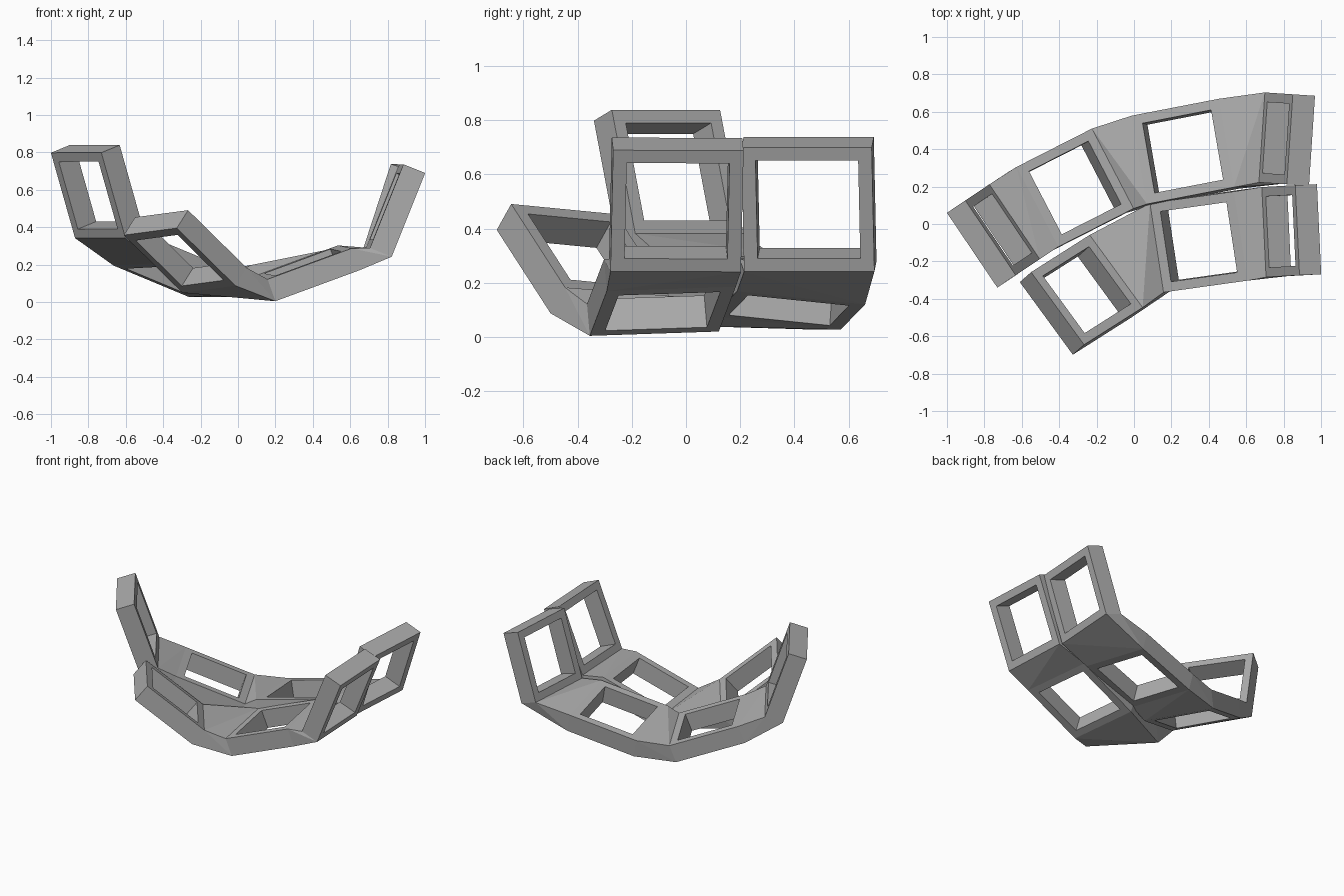
import bpy
import bmesh
from mathutils import Vector

if "Cube" in bpy.data.objects:
    bpy.data.objects.remove(bpy.data.objects["Cube"])

SIDE = 0.482      # outer width of a socket frame
HOLE = 0.38       # opening width
THICK = 0.125     # plate thickness
CORNERS = [(-1, -1), (1, -1), (1, 1), (-1, 1)]

grey = bpy.data.materials.new("plain grey")
grey.use_nodes = True
COLOUR = (0.42, 0.42, 0.42, 1)
grey.diffuse_color = COLOUR
grey.node_tree.nodes["Principled BSDF"].inputs["Base Color"].default_value = COLOUR


def finish(name, bm):
    bmesh.ops.recalc_face_normals(bm, faces=bm.faces)
    mesh = bpy.data.meshes.new(name)
    bm.to_mesh(mesh)
    bm.free()
    mesh.materials.append(grey)
    obj = bpy.data.objects.new(name, mesh)
    bpy.context.collection.objects.link(obj)


class Frame:
    """Square plate with a square opening, set by its upper face."""

    def __init__(self, name, centre, along, across, centre_is_outer=False):
        self.u = Vector(along).normalized()
        v = Vector(across)
        self.v = (v - self.u * v.dot(self.u)).normalized()
        self.n = self.u.cross(self.v)
        self.c = Vector(centre) + self.n * (THICK if centre_is_outer else 0)
        self.build(name)

    def point(self, a, b, width, depth):
        return self.c + (self.u * a + self.v * b) * width / 2 - self.n * depth

    def build(self, name):
        bm = bmesh.new()
        # rings in order round the section: outer top, outer bottom, hole bottom, hole top
        section = [(SIDE, 0), (SIDE, THICK), (HOLE, THICK), (HOLE, 0)]
        rings = [[bm.verts.new(self.point(a, b, w, d)) for a, b in CORNERS]
                 for w, d in section]
        for k in range(4):
            r, s = rings[k], rings[(k + 1) % 4]
            for i in range(4):
                j = (i + 1) % 4
                bm.faces.new((r[i], r[j], s[j], s[i]))
        finish(name, bm)

    def edge(self, side):
        return [self.point(side, b, SIDE, d) for b in (-1, 1) for d in (0, THICK)]


def web(name, left, right):
    """Solid wedge filling the space between two neighbouring frames."""
    bm = bmesh.new()
    for p in left.edge(1) + right.edge(-1):
        bm.verts.new(p)
    bmesh.ops.convex_hull(bm, input=bm.verts)
    bmesh.ops.dissolve_limit(bm, angle_limit=0.01, verts=bm.verts, edges=bm.edges)
    finish(name, bm)


# Front row of three frames, from right end to left end
front_row = [
    Frame("front_right_frame", (-0.252, -0.352, 0.318), (0.315, 0.2, -0.31), (-0.3, 0.375, -0.02)),
    Frame("front_middle_frame", (0.346, -0.096, 0.212), (0.93, 0.13, 0.342), (-0.075, 0.475, 0.015)),
    Frame("front_left_frame", (0.9, -0.033, 0.465), (0.18, 0.01, 0.45), (-0.022, 0.48, 0), True),
]

# Back row of four frames
back_row = [
    Frame("back_right_end_frame", (-0.801, -0.097, 0.57), (0.13, 0.087, -0.46), (-0.27, 0.4, 0), True),
    Frame("back_right_frame", (-0.315, 0.194, 0.234), (0.826, 0.42, -0.344), (-0.45, 0.89, -0.03)),
    Frame("back_middle_frame", (0.261, 0.388, 0.22), (0.465, 0.09, 0.093), (-0.09, 0.47, -0.05)),
    Frame("back_left_frame", (0.877, 0.45, 0.47), (0.15, -0.01, 0.46), (0.025, 0.475, -0.02), True),
]

# Webs join each frame to the next along its row
for row_name, row in (("front", front_row), ("back", back_row)):
    for i, (a, b) in enumerate(zip(row, row[1:])):
        web(f"{row_name}_web_{i + 1}", a, b)
